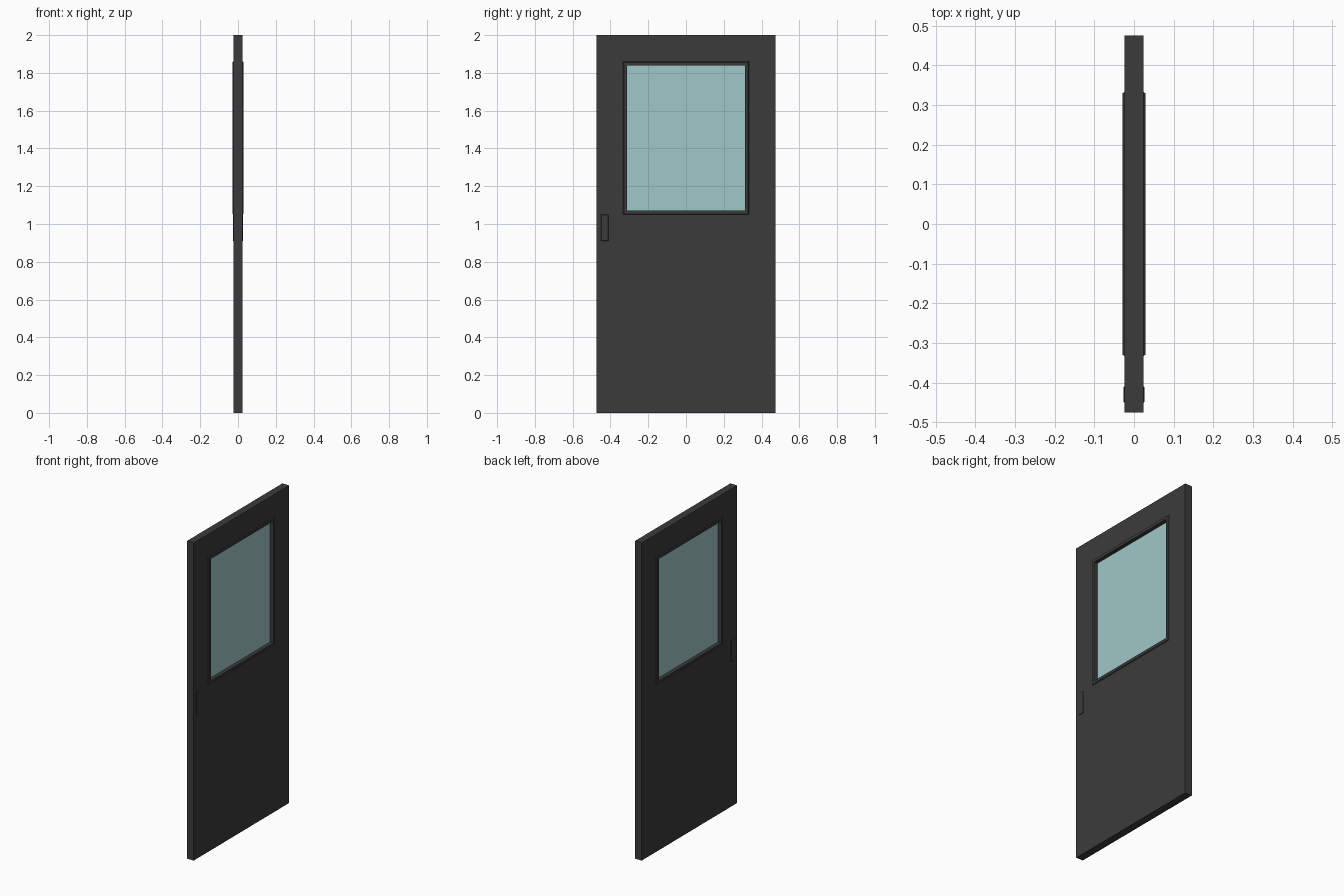
import bpy
import bmesh

cube = bpy.data.objects.get("Cube")
if cube:
    bpy.data.objects.remove(cube, do_unlink=True)


def material(name, color):
    mat = bpy.data.materials.new(name)
    mat.use_nodes = True
    mat.diffuse_color = color
    mat.node_tree.nodes["Principled BSDF"].inputs["Base Color"].default_value = color
    return mat


def finish(name, bm, mat):
    bmesh.ops.recalc_face_normals(bm, faces=bm.faces[:])
    mesh = bpy.data.meshes.new(name)
    bm.to_mesh(mesh)
    bm.free()
    mesh.materials.append(mat)
    obj = bpy.data.objects.new(name, mesh)
    bpy.context.collection.objects.link(obj)
    return obj


def ring(name, loops, mat):
    """Closed rectangular ring; each loop is (x, half width, bottom, top)."""
    bm = bmesh.new()
    rows = [[bm.verts.new((x, y, z)) for y, z in ((-w, lo), (w, lo), (w, hi), (-w, hi))]
            for x, w, lo, hi in loops]
    for a, b in zip(rows, rows[1:] + rows[:1]):
        for i in range(4):
            j = (i + 1) % 4
            bm.faces.new((a[i], a[j], b[j], b[i]))
    return finish(name, bm, mat)


def box(name, size, center, mat, bevel=0):
    bm = bmesh.new()
    bmesh.ops.create_cube(bm, size=1)
    for v in bm.verts:
        v.co = [c * s + m for c, s, m in zip(v.co, size, center)]
    if bevel:
        bmesh.ops.bevel(bm, geom=bm.edges[:], offset=bevel, segments=1, affect='EDGES')
    return finish(name, bm, mat)


charcoal = material("charcoal_paint", (0.044, 0.044, 0.044, 1))
glass = material("pale_teal_glass", (0.352, 0.578, 0.578, 1))

# Door slab with the window opening
T = 0.024
ring("door_slab", [(-T, 0.475, 0, 2), (T, 0.475, 0, 2),
                   (T, 0.32, 1.06, 1.85), (-T, 0.32, 1.06, 1.85)], charcoal)

# Window trim: raised on both faces, with a chamfered outer edge
F, C = 0.029, 0.004
W, LO, HI, LIP = 0.333, 1.05, 1.86, 0.021
side = [(T, 0), (F, C), (F, LIP)]
profile = side + [(-x, d) for x, d in reversed(side)]
ring("window_trim", [(x, W - d, LO + d, HI - d) for x, d in profile], charcoal)

# Glass pane set back in the trim
box("window_pane", (0.01, 0.63, 0.776), (0, 0, 1.455), glass)

# Handle plates, one on each face
for label, s in (("left", 1), ("right", -1)):
    box(label + "_handle_plate", (0.007, 0.04, 0.14), (s * 0.0235, -0.43, 0.98),
        charcoal, bevel=0.002)
